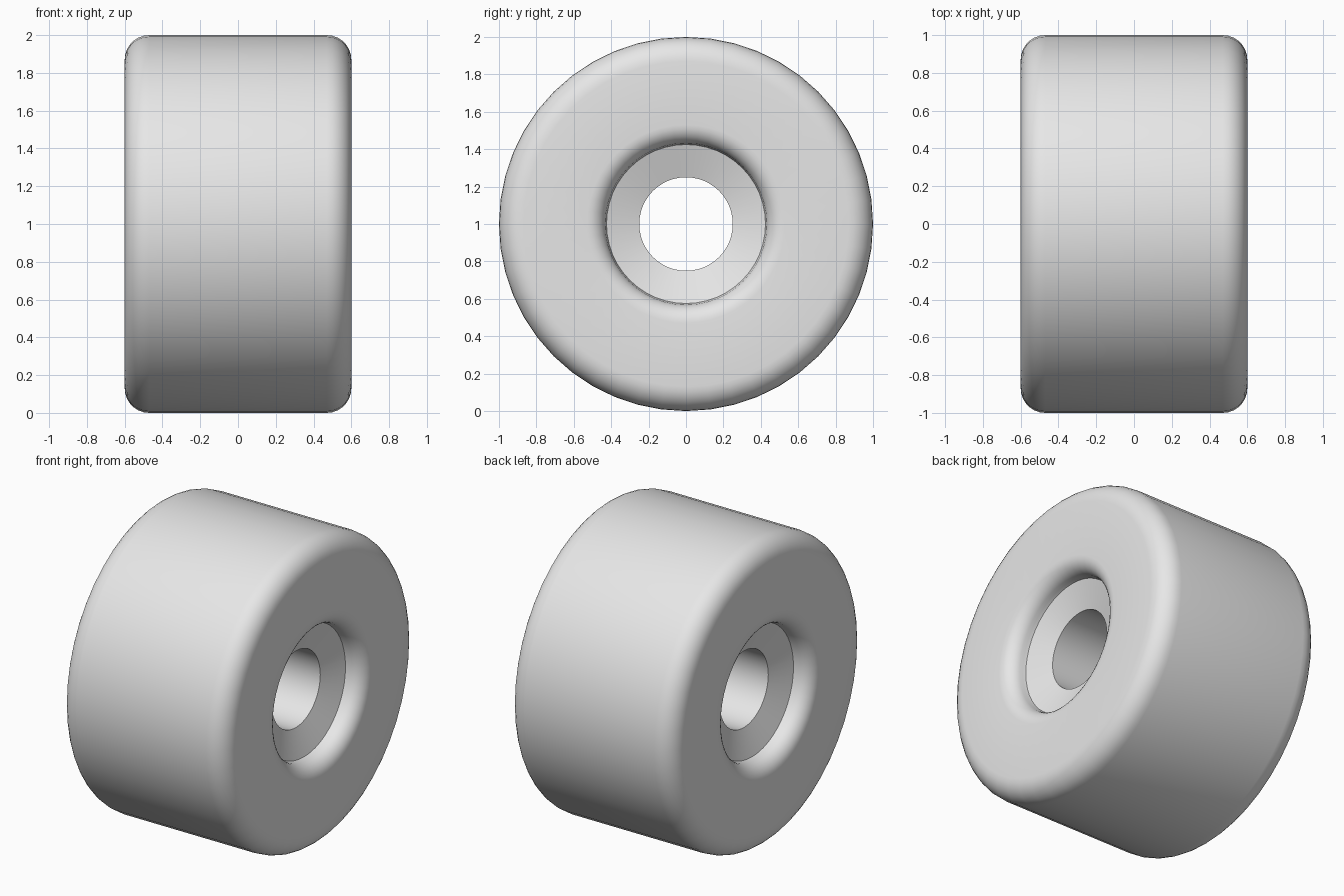
import bpy
import bmesh
from math import cos, sin, pi, radians
from mathutils import Vector

cube = bpy.data.objects.get("Cube")
if cube:
    bpy.data.objects.remove(cube, do_unlink=True)

HALF_WIDTH = 0.6
RADIUS = 1.0
SEGMENTS = 48


def arc(cx, cr, radius, start, end, steps=7):
    """Points (x, distance from axle) along a rounded edge."""
    angles = [radians(start + (end - start) * i / steps) for i in range(steps + 1)]
    return [(cx + radius * cos(a), cr + radius * sin(a)) for a in angles]


# Half cross-section: tread edge, flat side, rolled lip, sloped seat, bore
edge, lip = 0.13, 0.1
half = arc(HALF_WIDTH - edge, RADIUS - edge, edge, 90, 0)
half += arc(HALF_WIDTH - lip, 0.53, lip, 0, -90)[:-1]
half += [(0.5, 0.43), (0.48, 0.425), (0.42, 0.25)]
profile = half + [(-x, r) for x, r in reversed(half)]

# Spin the closed cross-section around the axle
bm = bmesh.new()
verts = [bm.verts.new((x, 0, RADIUS + r)) for x, r in profile]
edges = [bm.edges.new((verts[i - 1], verts[i])) for i in range(len(verts))]
bmesh.ops.spin(bm, geom=verts + edges, cent=Vector((0, 0, RADIUS)),
               axis=Vector((1, 0, 0)), angle=2 * pi, steps=SEGMENTS,
               use_merge=True)
bmesh.ops.remove_doubles(bm, verts=bm.verts, dist=0.0001)
bmesh.ops.recalc_face_normals(bm, faces=bm.faces)
mesh = bpy.data.meshes.new("wheel")
bm.to_mesh(mesh)
bm.free()

wheel = bpy.data.objects.new("wheel", mesh)
bpy.context.collection.objects.link(wheel)

# Plain grey
grey = bpy.data.materials.new("light grey")
grey.use_nodes = True
colour = (0.8, 0.8, 0.8, 1)
grey.diffuse_color = colour
grey.node_tree.nodes["Principled BSDF"].inputs["Base Color"].default_value = colour
mesh.materials.append(grey)

bpy.ops.object.select_all(action="DESELECT")
wheel.select_set(True)
bpy.context.view_layer.objects.active = wheel
bpy.ops.object.shade_smooth_by_angle(angle=radians(40))
